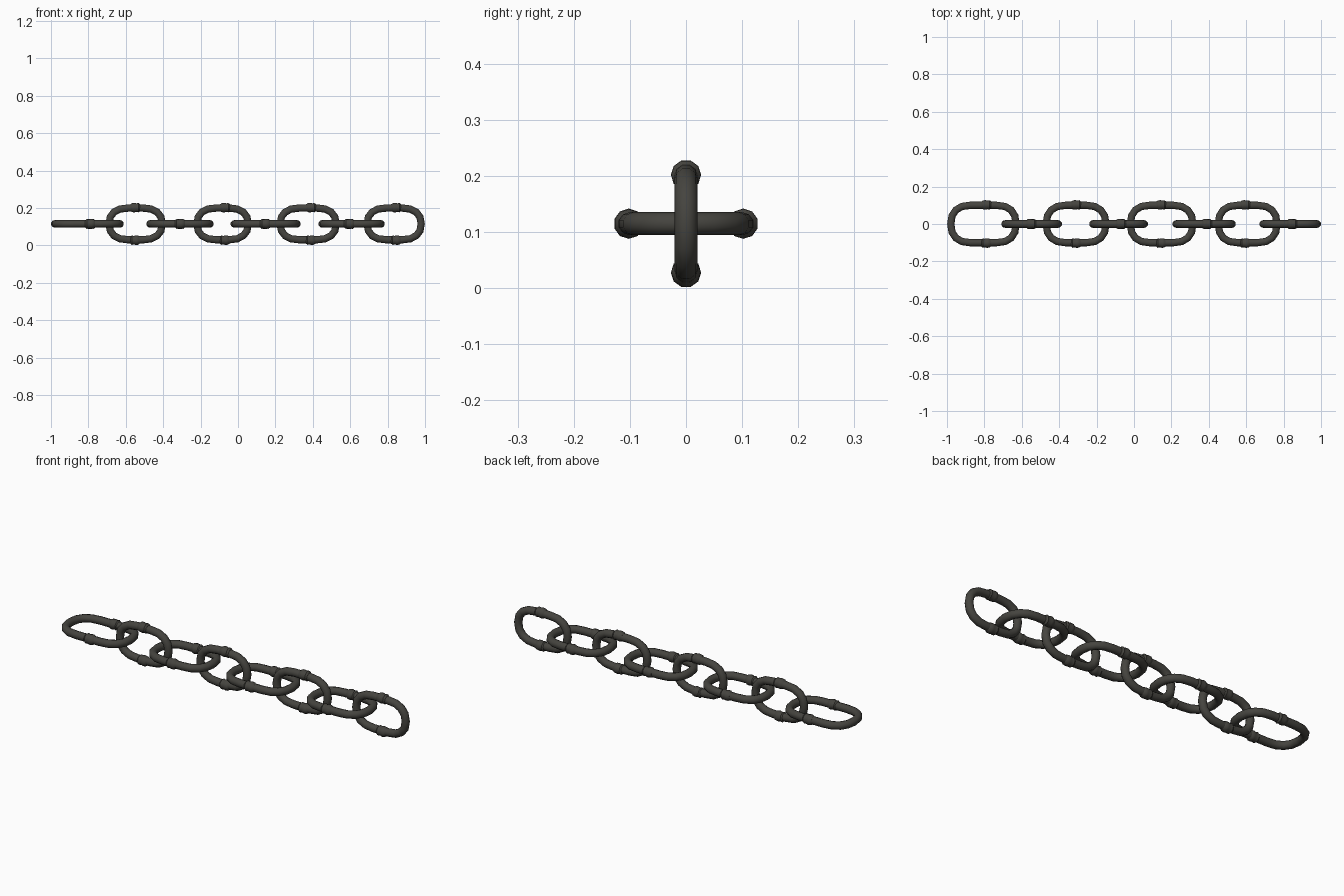
import bpy
import bmesh
import math
from mathutils import Vector, Matrix

if "Cube" in bpy.data.objects:
    bpy.data.objects.remove(bpy.data.objects["Cube"], do_unlink=True)

iron = bpy.data.materials.new("dark_iron")
iron.use_nodes = True
iron.diffuse_color = (0.06, 0.058, 0.05, 1)
iron.node_tree.nodes["Principled BSDF"].inputs["Base Color"].default_value = iron.diffuse_color

AXIS_Z = 0.115
TUBE = 0.0205
SIDES = 10


def sweep(bm, path, radii, closed):
    """Sweep a round section along a path lying in the local XY plane."""
    count = len(path)
    rings = []
    for i, p in enumerate(path):
        before = path[i - 1] if closed or i else p
        after = path[(i + 1) % count] if closed or i < count - 1 else p
        tangent = (after - before).normalized()
        side = Vector((tangent.y, -tangent.x, 0))
        ring = []
        for k in range(SIDES):
            a = math.tau * (k + 0.5) / SIDES
            ring.append(bm.verts.new(p + radii[i] * (side * math.cos(a) + Vector((0, 0, math.sin(a))))))
        rings.append(ring)
    for i in range(count if closed else count - 1):
        a, b = rings[i], rings[(i + 1) % count]
        for k in range(SIDES):
            j = (k + 1) % SIDES
            bm.faces.new((a[k], a[j], b[j], b[k]))
    if not closed:
        bm.faces.new(rings[0])
        bm.faces.new(rings[-1])


def link_path(half_length, half_width):
    """Rounded oblong centre line with straight sides."""
    bend = 0.105
    quarter = []
    for i in range(5):
        a = math.pi / 2 * i / 4
        quarter.append((half_length - bend + bend * math.cos(a) ** 0.85,
                        half_width * math.sin(a) ** 0.85))
    right = quarter + [(x, y) for x, y in ((-x, y) for x, y in reversed(quarter))]
    lower = [(-x, -y) for x, y in right[1:-1]]
    return [Vector((x, y, 0)) for x, y in right + lower]


def finish(bm, name, matrix):
    bmesh.ops.recalc_face_normals(bm, faces=bm.faces)
    bm.transform(matrix)
    mesh = bpy.data.meshes.new(name)
    bm.to_mesh(mesh)
    bm.free()
    mesh.materials.append(iron)
    obj = bpy.data.objects.new(name, mesh)
    bpy.context.collection.objects.link(obj)
    bpy.ops.object.select_all(action="DESELECT")
    obj.select_set(True)
    bpy.context.view_layer.objects.active = obj
    bpy.ops.object.shade_smooth_by_angle(angle=math.radians(40))


# Left end, right end and weld position of each link, alternately flat and upright
links = [(-1.0, -0.61, -0.79), (-0.71, -0.385, -0.55), (-0.49, -0.13, -0.31),
         (-0.24, 0.075, -0.07), (-0.04, 0.335, 0.145), (0.205, 0.545, 0.39),
         (0.43, 0.785, 0.595), (0.67, 1.0, 0.845)]

for n, (start, end, weld) in enumerate(links):
    upright = n % 2 == 1
    half_width = 0.085 if upright else 0.1
    centre = (start + end) / 2
    matrix = Matrix.Translation((centre, 0, AXIS_Z))
    if upright:
        matrix = matrix @ Matrix.Rotation(math.pi / 2, 4, "X")

    # Link bar
    bm = bmesh.new()
    path = link_path((end - start) / 2 - TUBE, half_width)
    sweep(bm, path, [TUBE] * len(path), True)
    finish(bm, f"chain_link_{n + 1}", matrix)

    # Lumpy weld collars on both straight sides
    bm = bmesh.new()
    for s in (-1, 1):
        offsets = (-0.026, -0.016, -0.004, 0.008, 0.018, 0.027)
        radii = (0.019, 0.0255, 0.027, 0.024, 0.0265, 0.019)
        line = [Vector((weld - centre + s * d, s * (half_width + 0.002), 0)) for d in offsets]
        sweep(bm, line, radii, False)
    finish(bm, f"weld_collars_{n + 1}", matrix)
